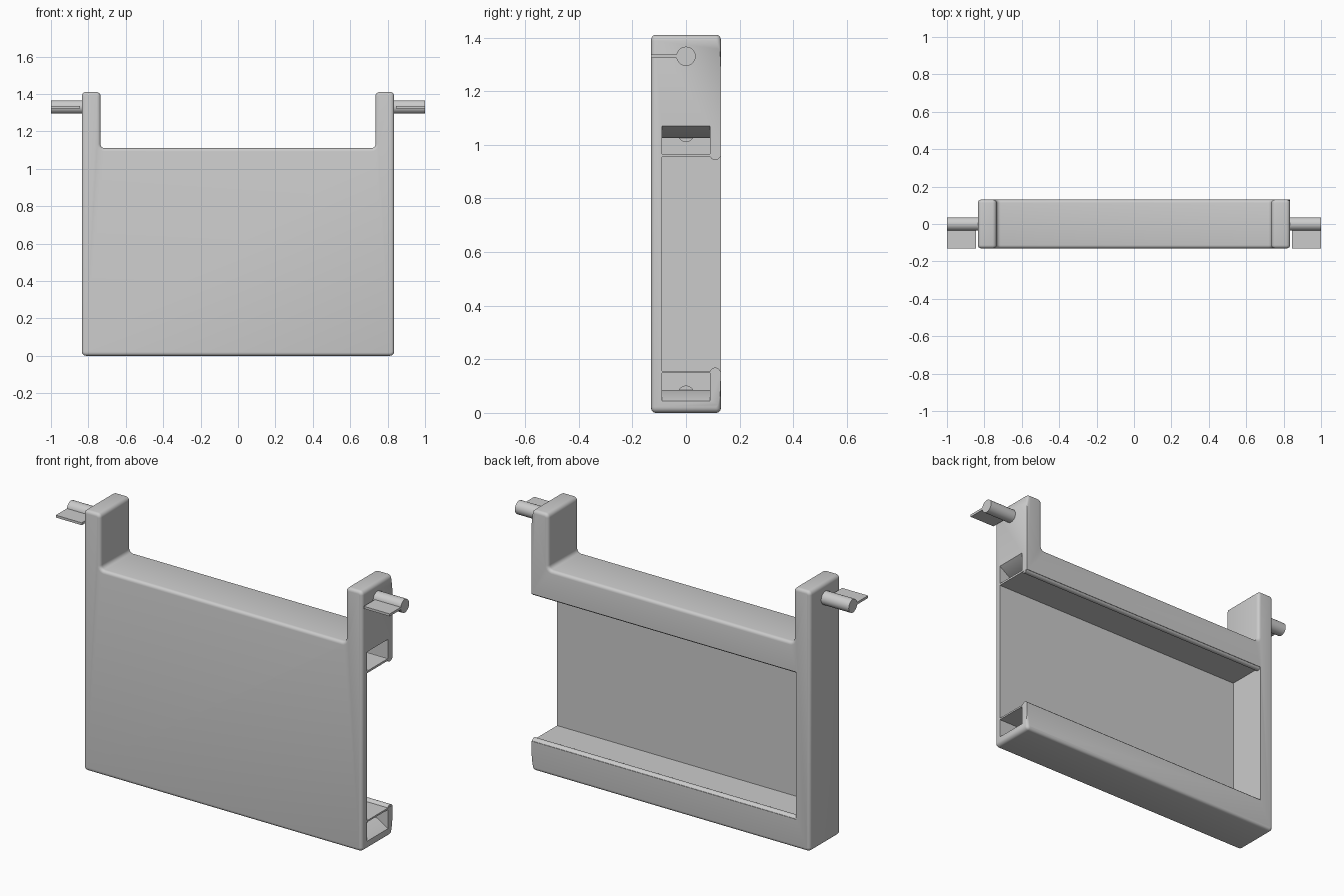
import bpy, bmesh, math
from mathutils import Vector

cube = bpy.data.objects.get("Cube")
if cube:
    bpy.data.objects.remove(cube, do_unlink=True)

grey = bpy.data.materials.new("light_grey")
grey.use_nodes = True
grey.diffuse_color = (0.6, 0.6, 0.6, 1)
grey.node_tree.nodes["Principled BSDF"].inputs["Base Color"].default_value = (0.6, 0.6, 0.6, 1)

END, DEPTH, TOP = 0.835, 0.13, 1.41
SLOT_X, SLOT_Z = 0.735, 1.11
INNER = 0.09            # half depth of recess and pockets
WALL_X = -0.75          # inside of the closed end


def add_object(name, bm):
    bmesh.ops.recalc_face_normals(bm, faces=bm.faces)
    mesh = bpy.data.meshes.new(name)
    bm.to_mesh(mesh)
    bm.free()
    obj = bpy.data.objects.new(name, mesh)
    bpy.context.collection.objects.link(obj)
    mesh.materials.append(grey)
    return obj


def prism(points, direction):
    """Extrude a closed outline of 3D points along a direction."""
    bm = bmesh.new()
    face = bm.faces.new([bm.verts.new(p) for p in points])
    new = bmesh.ops.extrude_face_region(bm, geom=[face])["geom"]
    verts = [v for v in new if isinstance(v, bmesh.types.BMVert)]
    bmesh.ops.translate(bm, verts=verts, vec=direction)
    return bm


def box(name, lo, hi):
    pts = [(lo[0], lo[1], lo[2]), (hi[0], lo[1], lo[2]),
           (hi[0], hi[1], lo[2]), (lo[0], hi[1], lo[2])]
    return add_object(name, prism(pts, (0, 0, hi[2] - lo[2])))


def rod(name, x0, x1, y, z, radius):
    ring = [(x0, y + radius * math.cos(a), z + radius * math.sin(a))
            for a in (math.tau * i / 32 for i in range(32))]
    return add_object(name, prism(ring, (x1 - x0, 0, 0)))


def rounded(corners, radius, steps=5):
    """Replace each right-angled corner of an outline by an arc."""
    out = []
    for i, c in enumerate(corners):
        c = Vector(c)
        a = (Vector(corners[i - 1]) - c).normalized() * radius
        b = (Vector(corners[(i + 1) % len(corners)]) - c).normalized() * radius
        for s in range(steps + 1):
            t = s / steps * math.pi / 2
            out.append(c + a * (1 - math.sin(t)) + b * (1 - math.cos(t)))
    return out


def smooth(obj):
    bpy.ops.object.select_all(action="DESELECT")
    bpy.context.view_layer.objects.active = obj
    obj.select_set(True)
    bpy.ops.object.shade_smooth_by_angle(angle=math.radians(35))


# Body: U-shaped slab with rounded corners and softened rims
outline = rounded([(-END, 0), (END, 0), (END, TOP), (SLOT_X, TOP), (SLOT_X, SLOT_Z),
                   (-SLOT_X, SLOT_Z), (-SLOT_X, TOP), (-END, TOP)], 0.022)
bm = prism([(p.x, -DEPTH, p.y) for p in outline], (0, 2 * DEPTH, 0))
rims = []
for e in bm.edges:
    a, b = (v.co for v in e.verts)
    open_edge = a.y > 0 and min(a.x, b.x) > END - 0.001
    if abs(a.y - b.y) < 0.001 and not open_edge:
        rims.append(e)
bmesh.ops.bevel(bm, geom=rims, offset=0.017, offset_type="OFFSET", segments=4,
                profile=0.5, affect="EDGES")
body = add_object("body", bm)

# Recess open to the back and one end, with a flared pocket above and below it
cutters = [box("recess_cutter", (WALL_X, -INNER, 0.157), (1, 0.3, 0.955))]


def pocket(name, near, slope_start, slope_end):
    inner_x, mid_x = 0.66, 0.77
    pts = [(inner_x, near), (0.86, near), (0.86, slope_start),
           (END, slope_start), (mid_x, slope_end), (inner_x, slope_end)]
    bm = prism([(x, -INNER, z) for x, z in pts], (0, 2 * INNER, 0))
    return add_object(name, bm)


cutters.append(pocket("upper_pocket_cutter", 0.966, 1.07, 1.026))
cutters.append(pocket("lower_pocket_cutter", 0.148, 0.045, 0.086))
for cutter in cutters:
    mod = body.modifiers.new(cutter.name, "BOOLEAN")
    mod.operation, mod.solver, mod.object = "DIFFERENCE", "EXACT", cutter
    bpy.context.view_layer.objects.active = body
    bpy.ops.object.select_all(action="DESELECT")
    body.select_set(True)
    bpy.ops.object.modifier_apply(modifier=mod.name)
    cutter.hide_render = True
    bpy.data.objects.remove(cutter, do_unlink=True)
smooth(body)

# Rounded retaining lips along the recess, and catches inside the pockets
for side, lip_z, catch_z in (("upper", 0.963, 1.04), ("lower", 0.149, 0.072)):
    smooth(rod(side + "_lip", WALL_X - 0.01, END - 0.001, 0.109, lip_z, 0.02))
    smooth(rod(side + "_catch", 0.67, 0.76, 0, catch_z, 0.03))

# Pivot pegs with flat tabs pointing forwards
for side, s in (("left", 1), ("right", -1)):
    smooth(rod(side + "_peg", s * (END - 0.01), s, 0, 1.33, 0.036))
    box(side + "_tab", (min(s * 0.845, s), -DEPTH, 1.323), (max(s * 0.845, s), -0.02, 1.336))
